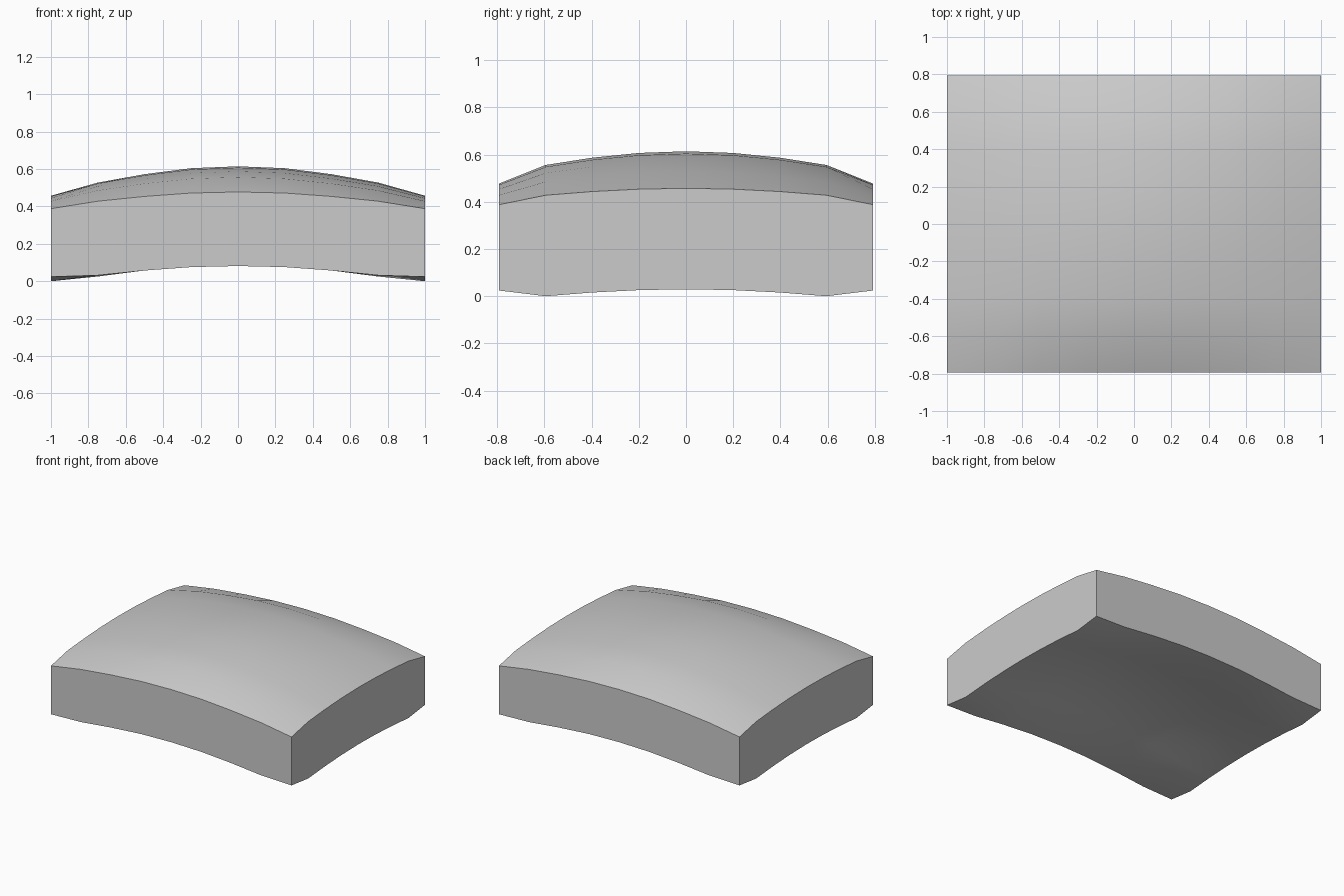
import bpy, bmesh, math

if "Cube" in bpy.data.objects:
    bpy.data.objects.remove(bpy.data.objects["Cube"])

N = 4                      # grid steps from the centre to each edge
HX, HY = 1.0, 0.793
DROP_X = [0, 0.010, 0.042, 0.087, 0.157]   # crown fall-off along x
DROP_Y = [0, 0.007, 0.027, 0.058, 0.137]   # crown fall-off along y


def top_z(i, j):
    a, b = DROP_X[abs(i)], DROP_Y[abs(j)]
    return 0.612 - a - b + 3.15 * a * b


def bottom_z(i, j):
    # cushion gets thinner along its border
    thick = 0.46 - 0.032 * (abs(i) == N) - 0.064 * (abs(j) == N)
    return top_z(i, j) - thick


bm = bmesh.new()
R = range(-N, N + 1)


def layer(height):
    return {(i, j): bm.verts.new((HX * i / N, HY * j / N, height(i, j)))
            for i in R for j in R}


top, bottom = layer(top_z), layer(bottom_z)

# Domed top and hollow underside
for i in range(-N, N):
    for j in range(-N, N):
        ring = [(i, j), (i + 1, j), (i + 1, j + 1), (i, j + 1)]
        bm.faces.new([top[k] for k in ring])
        bm.faces.new([bottom[k] for k in reversed(ring)])

# Flat side walls
for k in range(-N, N):
    for s in (-N, N):
        for p, q in (((k, s), (k + 1, s)), ((s, k), (s, k + 1))):
            bm.faces.new([bottom[p], bottom[q], top[q], top[p]])

bmesh.ops.recalc_face_normals(bm, faces=bm.faces)
low = min(v.co.z for v in bm.verts)
bmesh.ops.translate(bm, verts=bm.verts, vec=(0, 0, -low))
mesh = bpy.data.meshes.new("cushion")
bm.to_mesh(mesh)
bm.free()

cushion = bpy.data.objects.new("cushion", mesh)
bpy.context.collection.objects.link(cushion)
bpy.context.view_layer.objects.active = cushion
cushion.select_set(True)
bpy.ops.object.shade_smooth_by_angle(angle=math.radians(35))
